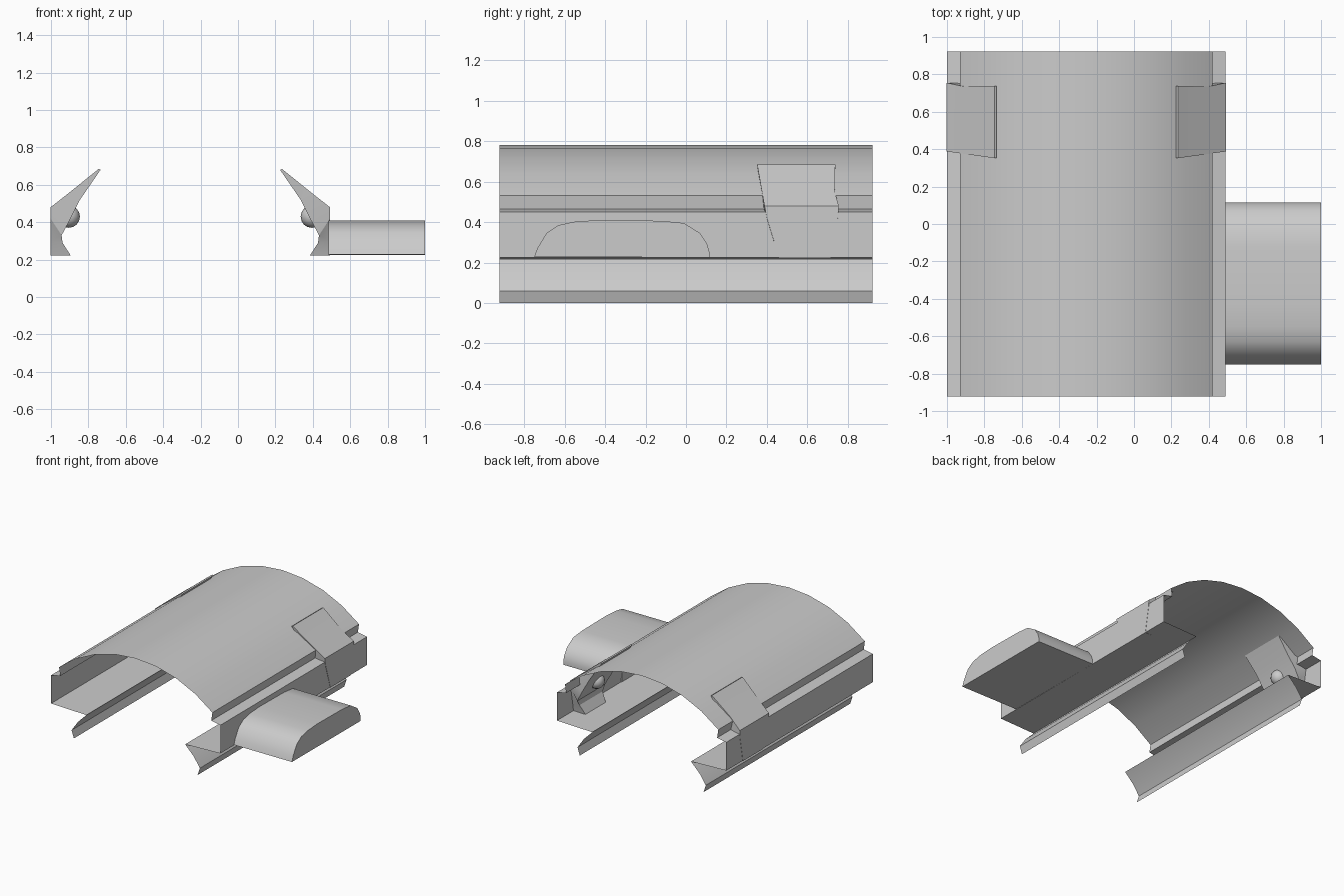
import bpy, bmesh, math

if "Cube" in bpy.data.objects:
    bpy.data.objects.remove(bpy.data.objects["Cube"])

CX = -0.255          # mid-plane of the canopy
HALF_LEN = 0.922


def make(name, verts, faces, angle=30, solid=True):
    me = bpy.data.meshes.new(name)
    me.from_pydata(verts, [], faces)
    if solid:
        bm = bmesh.new()
        bm.from_mesh(me)
        bmesh.ops.recalc_face_normals(bm, faces=bm.faces)
        bm.to_mesh(me)
        bm.free()
    ob = bpy.data.objects.new(name, me)
    bpy.context.collection.objects.link(ob)
    bpy.ops.object.select_all(action='DESELECT')
    ob.select_set(True)
    bpy.context.view_layer.objects.active = ob
    bpy.ops.object.shade_smooth_by_angle(angle=math.radians(angle))
    return ob


def mx(x, side):
    return x if side > 0 else 2 * CX - x


# Canopy: one open sheet, arched roof with notch, wall and inward rail each side
rail = [(0.29, 0.0), (0.31, 0.06), (0.255, 0.14), (0.18, 0.215), (0.49, 0.225),
        (0.49, 0.45), (0.41, 0.465)]
R, H, N = 1.036, 0.675, 8
a = math.asin(H / R)
arc = [(CX + R * math.sin(t), 0.782 - R + R * math.cos(t))
       for t in (a - 2 * a * i / N for i in range(N + 1))]
profile = rail + arc + [(mx(x, -1), z) for x, z in reversed(rail)]
n = len(profile)
verts = [(x, y, z) for y in (-HALF_LEN, HALF_LEN) for x, z in profile]
make("canopy_shell", verts,
     [(i, i + n, i + n + 1, i + 1) for i in range(n - 1)], solid=False)

# Side pod: rounded cross-section run out along x
pod = [(-0.75, 0.228), (-0.735, 0.27), (-0.69, 0.345), (-0.63, 0.385),
       (-0.55, 0.402), (-0.43, 0.41), (-0.12, 0.406), (-0.01, 0.395),
       (0.07, 0.345), (0.103, 0.295), (0.115, 0.255), (0.115, 0.225)]
n = len(pod)
verts = [(x, y, z) for x in (0.485, 1.0) for y, z in pod]
make("side_pod", verts,
     [(i, (i + 1) % n, (i + 1) % n + n, i + n) for i in range(n)]
     + [tuple(range(n)), tuple(range(n, 2 * n))])

# Clamps: rows of outer x,z / inner x,z / front and back y
rows = [(0.235, 0.685, 0.225, 0.68, 0.352, 0.738),
        (0.40, 0.552, 0.335, 0.52, 0.375, 0.735),
        (0.492, 0.48, 0.385, 0.42, 0.388, 0.755),
        (0.492, 0.42, 0.433, 0.33, 0.40, 0.75),
        (0.492, 0.30, 0.428, 0.29, 0.437, 0.728),
        (0.492, 0.223, 0.385, 0.223, 0.46, 0.715)]
for side, label in ((1, "right"), (-1, "left")):
    verts, faces = [], []
    for xo, zo, xi, zi, y0, y1 in rows:
        verts += [(mx(xo, side), y0, zo), (mx(xo, side), y1, zo),
                  (mx(xi, side), y1, zi), (mx(xi, side), y0, zi)]
    for r in range(len(rows) - 1):
        b = 4 * r
        faces += [(b + k, b + (k + 1) % 4, b + 4 + (k + 1) % 4, b + 4 + k)
                  for k in range(4)]
    e = len(verts)
    faces += [(0, 1, 2, 3), (e - 4, e - 3, e - 2, e - 1)]
    make("clamp_" + label, verts, faces, angle=20)

    # Pivot ball on the inner face of the clamp
    bpy.ops.mesh.primitive_uv_sphere_add(segments=16, ring_count=8, radius=0.06,
                                         location=(mx(0.395, side), 0.56, 0.43))
    bpy.context.object.name = "pivot_ball_" + label
    bpy.ops.object.shade_smooth_by_angle(angle=math.radians(40))
